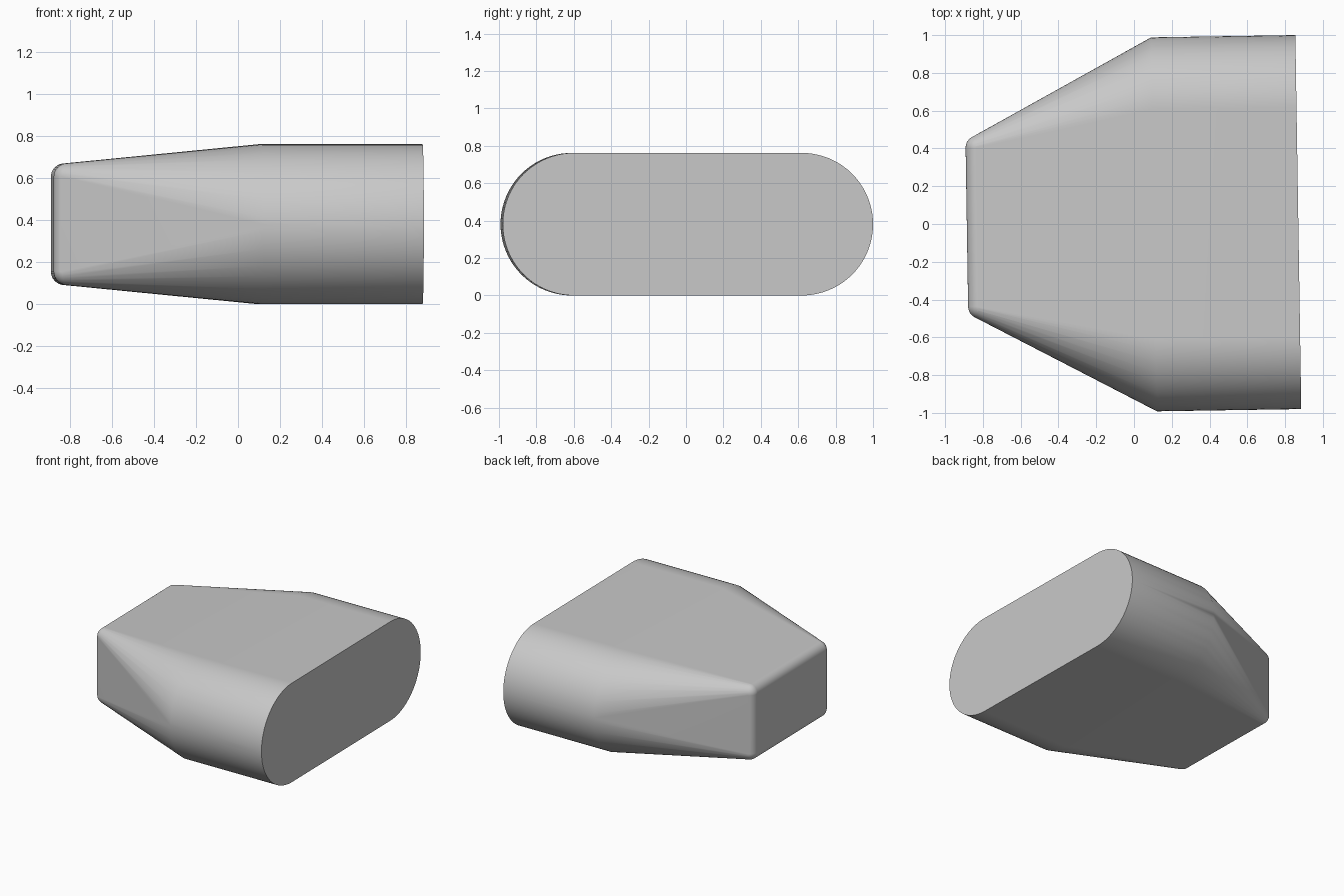
import bpy, bmesh
from math import sin, cos, pi, radians
from mathutils import Matrix

cube = bpy.data.objects.get("Cube")
if cube:
    bpy.data.objects.remove(cube, do_unlink=True)

HEIGHT, HALF_WIDTH = 0.762, 0.99
RADIUS = HEIGHT / 2
WIDE_END, SHOULDER = 0.87, 0.106
SEGMENTS = 40

grey = bpy.data.materials.new("light_grey")
grey.use_nodes = True
colour = (0.58, 0.58, 0.58, 1)
grey.diffuse_color = colour
grey.node_tree.nodes["Principled BSDF"].inputs["Base Color"].default_value = colour

bm = bmesh.new()


# Rounded slot outline across the body
def slot_section(x):
    for side in (-1, 1):
        for i in range(SEGMENTS + 1):
            a = pi * i / SEGMENTS
            bm.verts.new((x, side * (HALF_WIDTH - RADIUS + RADIUS * sin(a)),
                          RADIUS - RADIUS * cos(a)))


slot_section(WIDE_END)
slot_section(SHOULDER)

# Rounded corners of the narrow end
for y in (-0.42, 0.42):
    for z in (-0.225, 0.225):
        bmesh.ops.create_uvsphere(bm, u_segments=32, v_segments=16, radius=0.065,
                                  matrix=Matrix.Translation((-0.82, y, RADIUS + z)))

# Stretch one skin over the sections and corners
hull = bmesh.ops.convex_hull(bm, input=bm.verts[:])
spare = {g for key in ("geom_interior", "geom_unused") for g in hull[key]
         if isinstance(g, bmesh.types.BMVert)}
bmesh.ops.delete(bm, geom=list(spare), context="VERTS")
bmesh.ops.dissolve_limit(bm, angle_limit=radians(0.2), verts=bm.verts[:],
                         edges=bm.edges[:])
bmesh.ops.recalc_face_normals(bm, faces=bm.faces[:])

# The body sits very slightly turned about the vertical
bmesh.ops.transform(bm, verts=bm.verts[:],
                    matrix=Matrix.Translation((0, -0.0035, 0)) @ Matrix.Rotation(radians(0.9), 4, "Z"))

mesh = bpy.data.meshes.new("tapered_body")
bm.to_mesh(mesh)
bm.free()
mesh.materials.append(grey)
body = bpy.data.objects.new("tapered_body", mesh)
bpy.context.collection.objects.link(body)

# Soft shading with a crisp rim on the wide end
bpy.ops.object.select_all(action="DESELECT")
body.select_set(True)
bpy.context.view_layer.objects.active = body
bpy.ops.object.shade_smooth_by_angle(angle=radians(35))
weighted = body.modifiers.new("weighted_normals", "WEIGHTED_NORMAL")
weighted.keep_sharp = True
